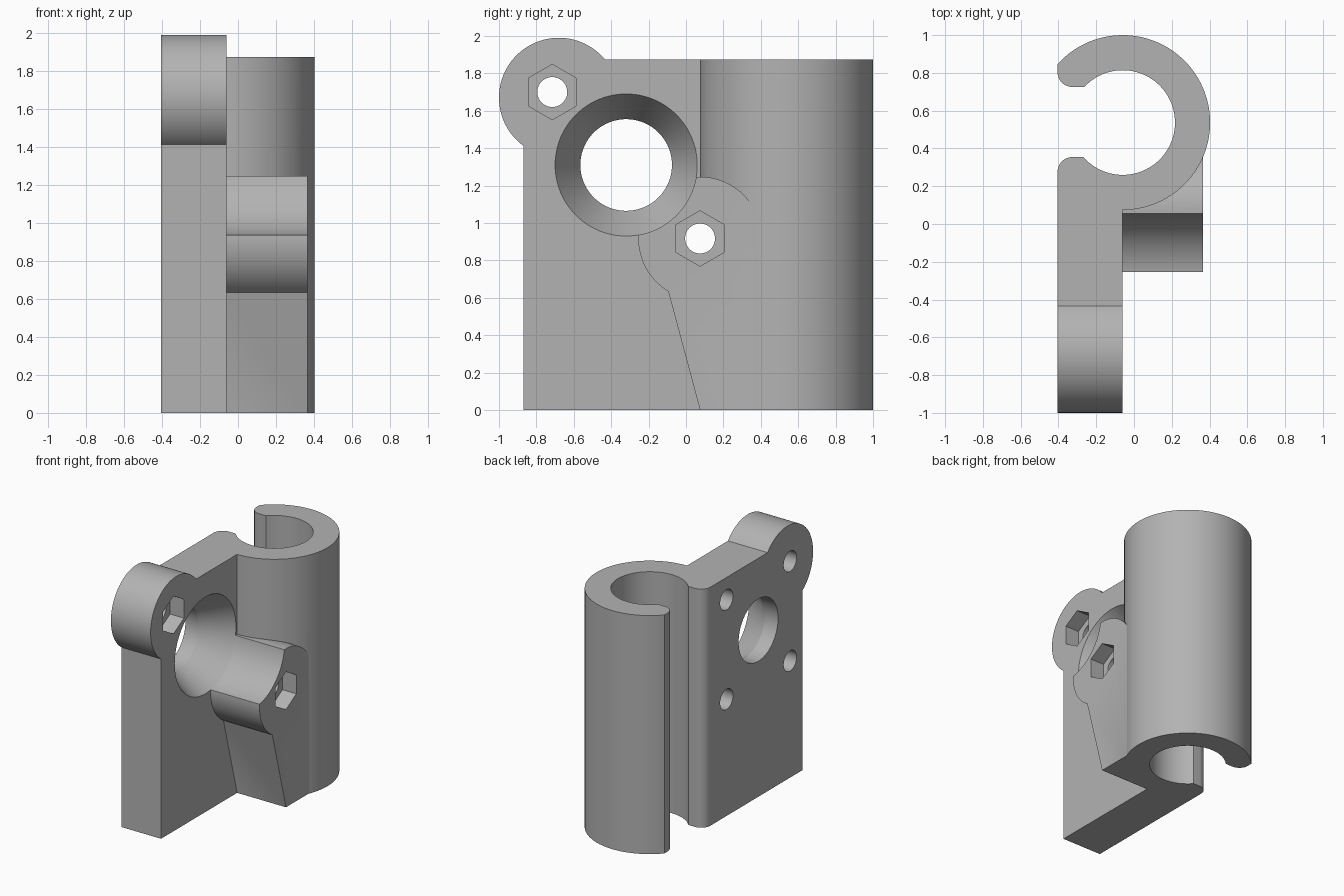
import bpy, bmesh
from math import cos, sin, pi, radians
from mathutils import Vector

cube = bpy.data.objects.get("Cube")
if cube:
    bpy.data.objects.remove(cube, do_unlink=True)

grey = bpy.data.materials.new("light_grey")
grey.use_nodes = True
grey.diffuse_color = (0.45, 0.45, 0.45, 1)
grey.node_tree.nodes["Principled BSDF"].inputs["Base Color"].default_value = (0.45, 0.45, 0.45, 1)

X0, X1 = -0.405, -0.06          # plate thickness
TOP = 1.875
TUBE = (-0.06, 0.537)           # tube axis in plan
HOLE_A, HOLE_B = (-0.715, 1.70), (0.075, 0.917)


def arc(c, r, a0, a1, n):
    """Points on an arc, angles in degrees."""
    angles = [radians(a0 + (a1 - a0) * i / n) for i in range(n + 1)]
    return [(c[0] + r * cos(a), c[1] + r * sin(a)) for a in angles]


def circle(c, r, n=96, turn=0):
    return arc(c, r, turn, turn + 360, n)[:-1]


def loft(name, rings):
    """Closed solid through matching rings of points."""
    bm = bmesh.new()
    loops = [[bm.verts.new(p) for p in ring] for ring in rings]
    for a, b in zip(loops, loops[1:]):
        for i in range(len(a)):
            j = (i + 1) % len(a)
            bm.faces.new((a[i], a[j], b[j], b[i]))
    bm.faces.new(loops[0])
    bm.faces.new(loops[-1])
    bmesh.ops.recalc_face_normals(bm, faces=bm.faces)
    mesh = bpy.data.meshes.new(name)
    bm.to_mesh(mesh)
    bm.free()
    mesh.materials.append(grey)
    obj = bpy.data.objects.new(name, mesh)
    bpy.context.collection.objects.link(obj)
    return obj


def along_x(name, outline, x0, x1):
    return loft(name, [[(x, y, z) for y, z in outline] for x in (x0, x1)])


def along_z(name, outline, z0, z1):
    return loft(name, [[(x, y, z) for x, y in outline] for z in (z0, z1)])


def combine(body, tool, operation):
    mod = body.modifiers.new(tool.name, "BOOLEAN")
    mod.operation, mod.solver, mod.object = operation, "EXACT", tool
    bpy.context.view_layer.update()
    result = body.evaluated_get(bpy.context.evaluated_depsgraph_get())
    mesh = bpy.data.meshes.new_from_object(result)
    body.modifiers.clear()
    body.data = mesh
    bpy.data.objects.remove(tool, do_unlink=True)


# Plate and slotted tube in one plan profile, with rounded slot lips
r = 0.08
plan = [(X0, -0.87), (X1, -0.87)]
plan += arc(TUBE, 0.463, -90, 138.1, 80)
plan += arc((X0 + r, 0.725 + r), r, 180, 270, 12) + [(-0.2, 0.725), (-0.2, 0.355)]
plan += arc((X0 + r, 0.355 - r), r, 90, 180, 12)
bracket = along_z("clamp_bracket", plan, 0, TOP)

# Round corner lug, screw boss and the sloped rib below it
combine(bracket, along_x("corner_lug", circle((-0.68, 1.67), 0.32), X0, X1), "UNION")
boss = arc(HOLE_B, 0.33, 0, 239, 64)
boss += [(0.075, 0), (0.5, 0), (0.5, HOLE_B[1])]
combine(bracket, along_x("screw_boss", boss, -0.2, 0.365), "UNION")

# Tube bore
combine(bracket, along_z("bore", circle(TUBE, 0.277), -0.1, TOP + 0.1), "DIFFERENCE")

# Countersunk main opening, which also scoops the boss
steps = [(-0.5, 0.245), (-0.29, 0.245), (X1, 0.38), (0.6, 0.38)]
cone = loft("main_opening", [[(x, y, z) for y, z in circle((-0.32, 1.31), rad)] for x, rad in steps])
combine(bracket, cone, "DIFFERENCE")

# Screw holes with hexagonal nut pockets, and two blind holes
for spot, face in ((HOLE_A, X1), (HOLE_B, 0.365)):
    combine(bracket, along_x("screw_hole", circle(spot, 0.08, 48), -0.5, 0.5), "DIFFERENCE")
    combine(bracket, along_x("nut_pocket", circle(spot, 0.148, 6, 30), face - 0.12, face + 0.1), "DIFFERENCE")
for spot in ((HOLE_A[0], HOLE_B[1]), (HOLE_B[0], HOLE_A[1])):
    combine(bracket, along_x("blind_hole", circle(spot, 0.08, 48), -0.5, -0.15), "DIFFERENCE")

bpy.ops.object.select_all(action="DESELECT")
bracket.select_set(True)
bpy.context.view_layer.objects.active = bracket
bpy.ops.object.shade_smooth_by_angle(angle=radians(25))
